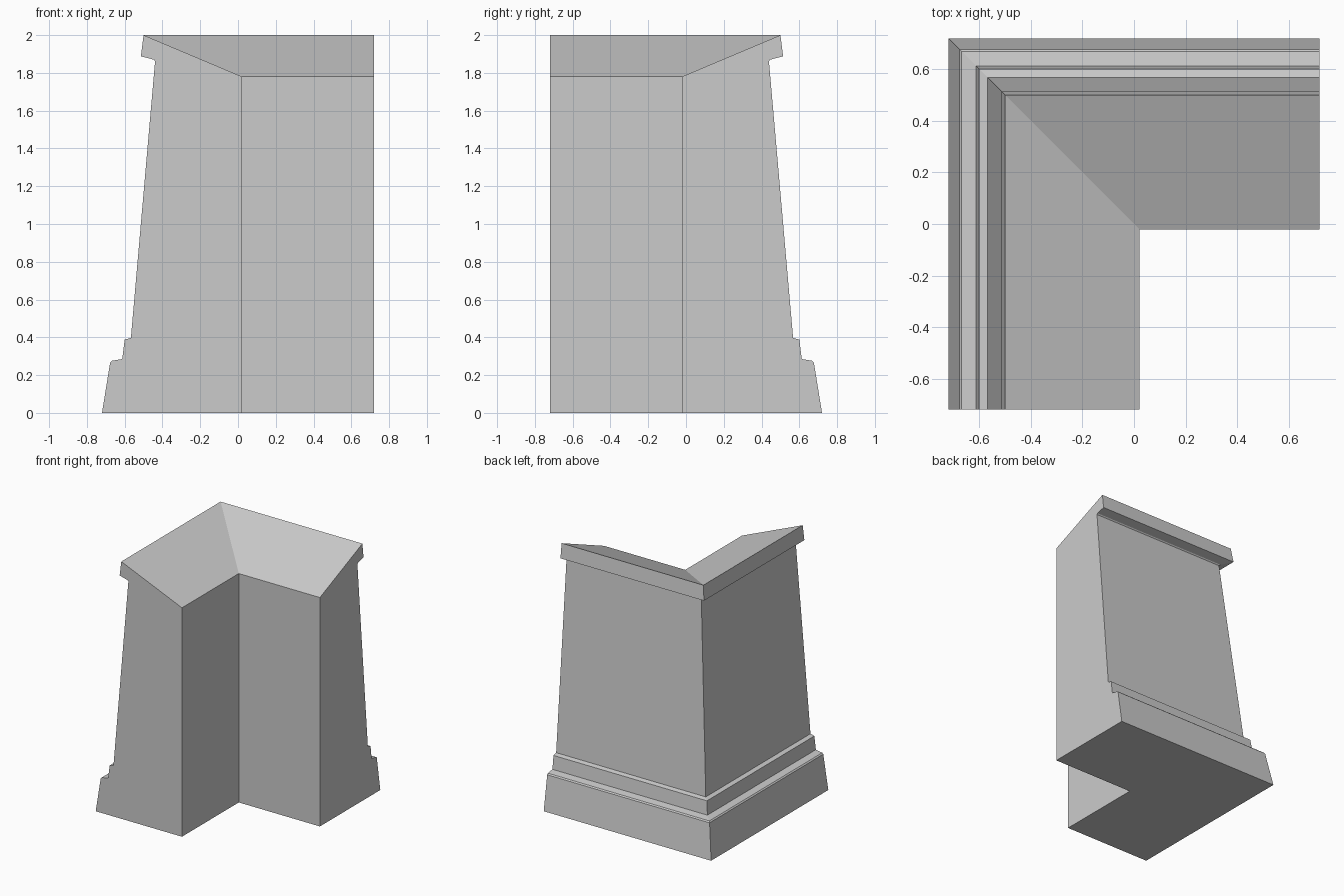
import bpy, bmesh

if "Cube" in bpy.data.objects:
    bpy.data.objects.remove(bpy.data.objects["Cube"])

# Wall section: (outward offset, height), from outer base up over the cap to the inner face
PROFILE = [(0.72, 0), (0.677, 0.267), (0.668, 0.276), (0.613, 0.285), (0.60, 0.388),
           (0.567, 0.397), (0.439, 1.862), (0.446, 1.87), (0.514, 1.888),
           (0.50, 2.0), (-0.022, 1.78), (-0.022, 0)]
END = 0.72

bm = bmesh.new()
# Stations: end of the side arm, mitred corner, end of the back arm
stations = [
    [bm.verts.new((-d, -END, z)) for d, z in PROFILE],
    [bm.verts.new((-d, d, z)) for d, z in PROFILE],
    [bm.verts.new((END, d, z)) for d, z in PROFILE],
]
n = len(PROFILE)
for a, b in zip(stations, stations[1:]):
    for i in range(n):
        j = (i + 1) % n
        bm.faces.new((a[i], b[i], b[j], a[j]))

# Flat end faces
bm.faces.new(stations[0])
bm.faces.new(stations[-1][::-1])
bmesh.ops.recalc_face_normals(bm, faces=bm.faces[:])
bmesh.ops.triangulate(bm, faces=[f for f in bm.faces if len(f.verts) > 4])

mesh = bpy.data.meshes.new("corner_wall")
bm.to_mesh(mesh)
bm.free()
bpy.context.collection.objects.link(bpy.data.objects.new("corner_wall", mesh))
